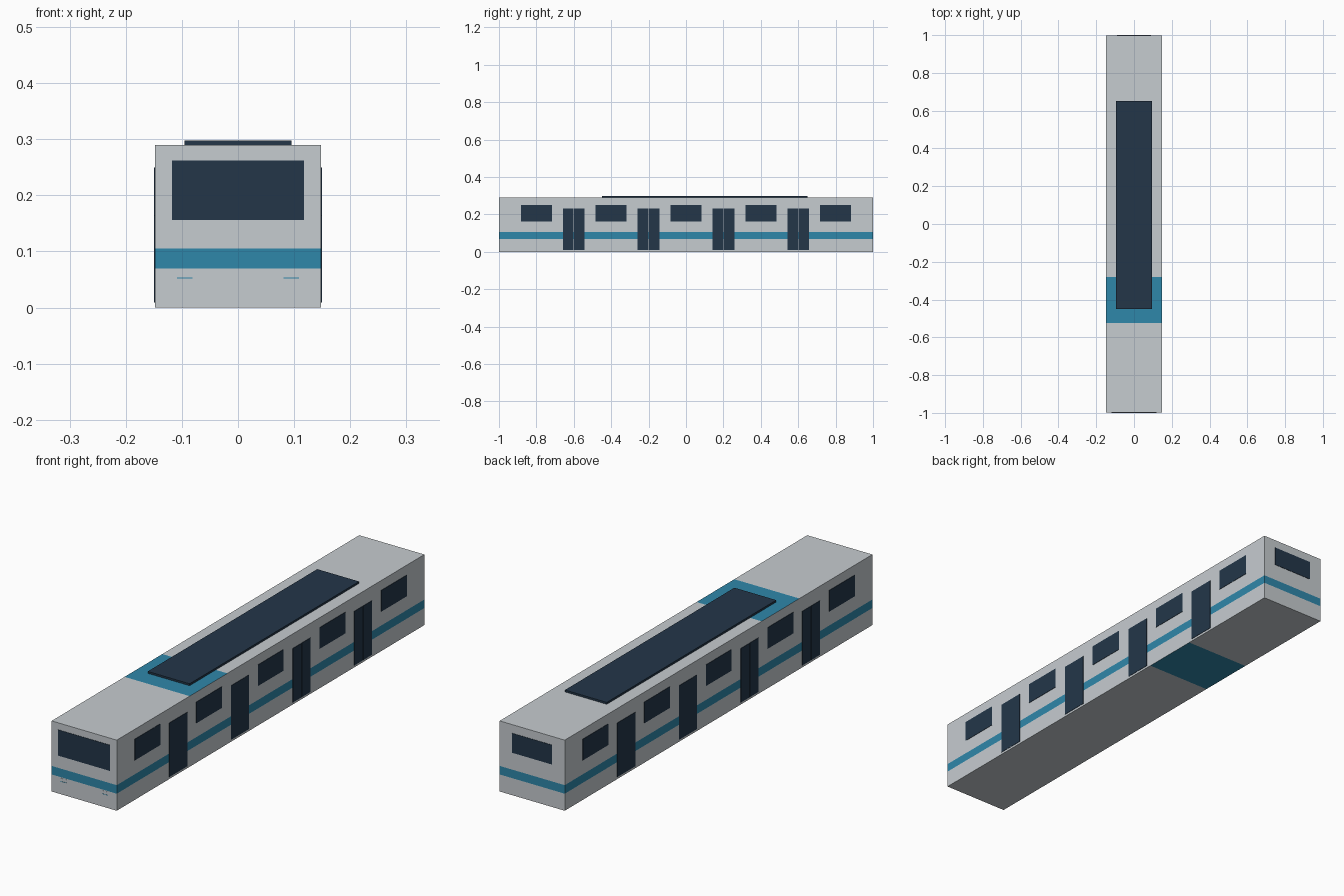
import bpy, bmesh
from mathutils import Vector

if "Cube" in bpy.data.objects:
    bpy.data.objects.remove(bpy.data.objects["Cube"])


def material(name, rgb):
    m = bpy.data.materials.new(name)
    m.diffuse_color = (*rgb, 1.0)
    m.use_nodes = True
    m.node_tree.nodes["Principled BSDF"].inputs["Base Color"].default_value = m.diffuse_color
    return m


SILVER = material("silver body", (0.565, 0.604, 0.631))
TEAL = material("teal stripe", (0.028, 0.242, 0.402))
DARK = material("dark glass", (0.0168, 0.0368, 0.0666))

HX, HY, H = 0.148, 0.9985, 0.29   # body half width, half length, height
T = 0.0015                        # plate thickness


def finish(bm, name, mats):
    me = bpy.data.meshes.new(name)
    bm.to_mesh(me)
    bm.free()
    for m in mats:
        me.materials.append(m)
    ob = bpy.data.objects.new(name, me)
    bpy.context.collection.objects.link(ob)
    return ob


def box_mesh(lo, hi):
    bm = bmesh.new()
    bmesh.ops.create_cube(bm, size=1)
    lo, hi = Vector(lo), Vector(hi)
    for v in bm.verts:
        v.co = (lo + hi) / 2 + v.co * (hi - lo)
    return bm


def box(name, lo, hi, mat):
    return finish(box_mesh(lo, hi), name, [mat])


# car body, cut along the stripe and the roof / floor bands
bm = box_mesh((-HX, -HY, 0), (HX, HY, H))
cuts = [((0, 0, z), (0, 0, 1)) for z in (0.07, 0.105)]
cuts += [((0, y, 0), (0, 1, 0)) for y in (-0.525, -0.28, 0.28, 0.525)]
for co, no in cuts:
    bmesh.ops.bisect_plane(bm, geom=bm.verts[:] + bm.edges[:] + bm.faces[:],
                           plane_co=co, plane_no=no)
bm.normal_update()
for f in bm.faces:
    c = f.calc_center_median()
    if abs(f.normal.z) < 0.5:
        teal = 0.07 < c.z < 0.105
    else:  # band is towards the front on the roof, towards the back underneath
        teal = 0.28 < -c.y * f.normal.z < 0.525
    f.material_index = int(teal)
finish(bm, "car_body", [SILVER, TEAL])

# roof panel
box("roof_panel", (-0.095, -0.45, H), (0.095, 0.65, 0.298), DARK)

# side windows and double doors
for s, side in ((-1, "left"), (1, "right")):
    x0, x1 = sorted((s * (HX - 0.001), s * (HX + T)))
    for i in range(5):
        y = -0.8 + 0.4 * i
        box(f"{side}_window_{i + 1}", (x0, y - 0.083, 0.163), (x1, y + 0.083, 0.25), DARK)
    for i in range(4):
        y = -0.6 + 0.4 * i
        for k in (-1, 1):
            a, b = sorted((y + k * 0.001, y + k * 0.058))
            box(f"{side}_door_{i + 1}_leaf", (x0, a, 0.009), (x1, b, 0.231), DARK)

# windscreen and rear window
box("windscreen", (-0.118, -HY - T, 0.156), (0.118, -HY + 0.001, 0.262), DARK)
box("rear_window", (-0.091, HY - 0.001, 0.175), (0.091, HY + T, 0.255), DARK)

# headlights: pale plates with a thin teal line
for s, side in ((-1, "left"), (1, "right")):
    cx = s * 0.095
    box(f"{side}_headlight", (cx - 0.014, -HY - 0.0007, 0.04),
        (cx + 0.014, -HY + 0.001, 0.066), SILVER)
    box(f"{side}_headlight_line", (cx - 0.014, -HY - T, 0.052),
        (cx + 0.014, -HY + 0.001, 0.054), TEAL)
